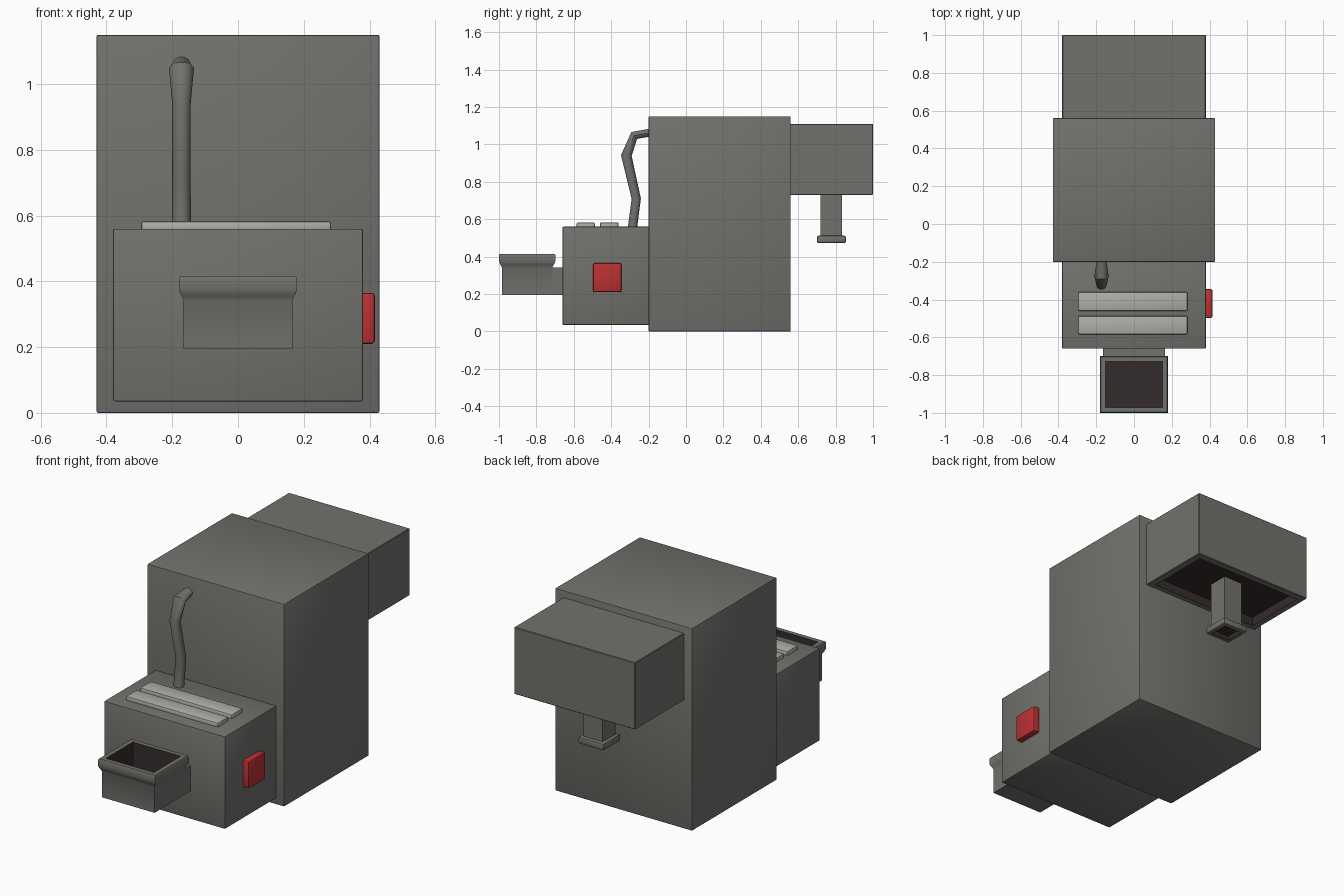
import bpy, bmesh, math
from mathutils import Vector

if "Cube" in bpy.data.objects:
    bpy.data.objects.remove(bpy.data.objects["Cube"])


def material(name, rgb):
    m = bpy.data.materials.new(name)
    m.diffuse_color = (*rgb, 1)
    m.use_nodes = True
    m.node_tree.nodes["Principled BSDF"].inputs["Base Color"].default_value = m.diffuse_color
    return m


GREY = material("warm grey metal", (0.165, 0.165, 0.153))
PALE = material("pale grey", (0.42, 0.43, 0.40))
RED = material("button red", (0.50, 0.030, 0.032))
DARK = material("dark brown inside", (0.036, 0.025, 0.025))


def finish(name, bm, mats, smooth=None):
    bmesh.ops.recalc_face_normals(bm, faces=bm.faces)
    me = bpy.data.meshes.new(name)
    bm.to_mesh(me)
    bm.free()
    for m in mats:
        me.materials.append(m)
    ob = bpy.data.objects.new(name, me)
    bpy.context.collection.objects.link(ob)
    if smooth:
        bpy.ops.object.select_all(action='DESELECT')
        ob.select_set(True)
        bpy.context.view_layer.objects.active = ob
        bpy.ops.object.shade_smooth_by_angle(angle=math.radians(smooth))
    return ob


def hollow(bm, direction, rim, depth):
    """Sink a dark cavity into the main face that looks along direction."""
    bm.normal_update()
    d = Vector(direction)
    face = max((f for f in bm.faces if f.normal.dot(d) > 0.99), key=lambda f: f.calc_area())
    bmesh.ops.inset_region(bm, faces=[face], thickness=rim)
    walls = bmesh.ops.inset_region(bm, faces=[face], thickness=0.0001, depth=-depth)["faces"]
    for f in [face, *walls]:
        f.material_index = 1


def box(name, x, y, z, mat, bevel=0.005, segments=2, hole=None):
    bm = bmesh.new()
    bmesh.ops.create_cube(bm, size=1)
    for v in bm.verts:
        v.co = [lo + (c + 0.5) * (hi - lo) for c, (lo, hi) in zip(v.co, (x, y, z))]
    if bevel:
        bmesh.ops.bevel(bm, geom=bm.edges[:], offset=bevel, segments=segments,
                        profile=0.5, affect='EDGES')
    if hole:
        hollow(bm, *hole)
    return finish(name, bm, [mat, DARK], 30)


def loft(bm, rings):
    """Skin a list of equal-length point rings and cap both ends."""
    rings = [[bm.verts.new(p) for p in r] for r in rings]
    n = len(rings[0])
    for a, b in zip(rings, rings[1:]):
        for i in range(n):
            j = (i + 1) % n
            bm.faces.new((a[i], a[j], b[j], b[i]))
    bm.faces.new(rings[0][::-1])
    bm.faces.new(rings[-1])


# Main housing, front cabinet and rear dispensing head (open underneath)
box("main_housing", (-0.43, 0.43), (-0.20, 0.56), (0, 1.15), GREY)
box("front_cabinet", (-0.38, 0.38), (-0.66, -0.19), (0.035, 0.56), GREY)
box("rear_head", (-0.38, 0.38), (0.55, 1.0), (0.73, 1.11), GREY, 0.003, 1,
    hole=((0, 0, -1), 0.05, 0.05))

# Square nozzle hanging from the head, with hollow flange
box("nozzle_tube", (-0.06, 0.06), (0.72, 0.833), (0.50, 0.80), GREY, 0)
box("nozzle_flange", (-0.08, 0.08), (0.70, 0.855), (0.473, 0.512), GREY, 0.008, 2,
    hole=((0, 0, -1), 0.022, 0.025))

# Two pale slabs on the cabinet top
for i, (y0, y1) in enumerate(((-0.585, -0.487), (-0.46, -0.36))):
    box(f"top_slab_{i + 1}", (-0.295, 0.283), (y0, y1), (0.55, 0.583), PALE, 0.008)

# Red side button
box("side_button", (0.37, 0.416), (-0.497, -0.345), (0.21, 0.365), RED, 0.009)

# Front hopper: flared square cup plus its neck into the cabinet
bm = bmesh.new()
profile = [(0.195, 0), (0.343, 0), (0.352, 0.004), (0.362, 0.010), (0.375, 0.015),
           (0.408, 0.015), (0.415, 0.011)]
loft(bm, [[(-0.165 - o, -0.985 - o, z), (0.165 + o, -0.985 - o, z),
           (0.165 + o, -0.714 + o, z), (-0.165 - o, -0.714 + o, z)] for z, o in profile])
bmesh.ops.recalc_face_normals(bm, faces=bm.faces)
hollow(bm, (0, 0, 1), 0.036, 0.14)
finish("hopper_cup", bm, [GREY, DARK], 40)
box("hopper_neck", (-0.165, 0.165), (-0.725, -0.65), (0.195, 0.342), GREY, 0)

# Bent lever: (y, z, half width, half thickness) along its path
path = [(-0.288, 0.54, 0.029, 0.026), (-0.266, 0.71, 0.028, 0.026), (-0.319, 0.94, 0.028, 0.030),
        (-0.277, 1.048, 0.038, 0.025), (-0.19, 1.063, 0.025, 0.022)]
pts = [Vector((-0.172, y, z)) for y, z, _, _ in path]
rings = []
for i, (_, _, w, t) in enumerate(path):
    before = (pts[i] - pts[max(i - 1, 0)]).normalized()
    after = (pts[min(i + 1, len(pts) - 1)] - pts[i]).normalized()
    side = (before + after).normalized().cross(Vector((1, 0, 0)))
    rings.append([pts[i] + Vector((w, 0, 0)) * math.cos(a) + side * t * math.sin(a)
                  for a in (k * math.tau / 10 for k in range(10))])
bm = bmesh.new()
loft(bm, rings)
finish("lever", bm, [GREY], 40)
